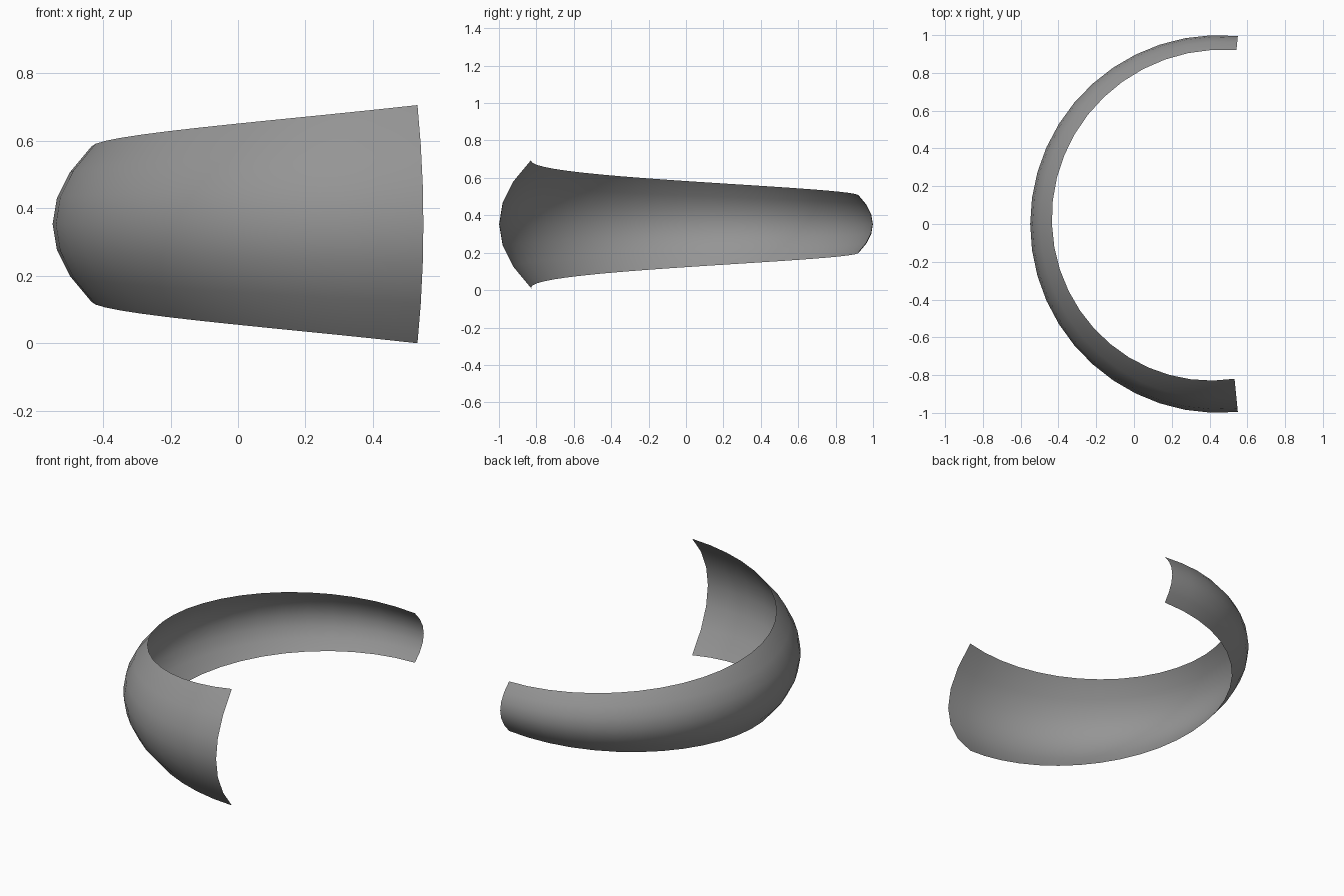
import bpy, bmesh, math

cube = bpy.data.objects.get("Cube")
if cube:
    bpy.data.objects.remove(cube, do_unlink=True)

# Overall dimensions of the tapering band
RADIUS = 1.0
OVERHANG = math.radians(5.7)      # how far each end runs past the half circle
CENTRE_X = (1 - math.sin(OVERHANG)) / 2
MID_Z = 0.353
FRONT_HALF, BACK_HALF = 0.353, 0.15   # half heights at the two ends
BULGE = 0.5                       # depth of the curved section per half height

# Single grey material
grey = bpy.data.materials.new("mid grey")
grey.use_nodes = True
colour = (0.3, 0.3, 0.3, 1)
grey.diffuse_color = colour
grey.node_tree.nodes["Principled BSDF"].inputs["Base Color"].default_value = colour

# Flat grid: x runs along the band, y runs across it
bm = bmesh.new()
bmesh.ops.create_grid(bm, x_segments=24, y_segments=6, size=0.5)

# Bend the grid around the arc, with a parabolic section and even taper ratio
start = -math.pi / 2 + OVERHANG
sweep = math.pi + 2 * OVERHANG
for v in bm.verts:
    along, across = v.co.x + 0.5, v.co.y * 2
    half = FRONT_HALF * (BACK_HALF / FRONT_HALF) ** along
    angle = start - sweep * along
    r = RADIUS - BULGE * half * across ** 2
    v.co = (CENTRE_X + r * math.cos(angle), r * math.sin(angle), MID_Z + half * across)

# Normals face away from the centre of the arc
bm.normal_update()
bm.faces.ensure_lookup_table()
face = bm.faces[len(bm.faces) // 2]
out = face.calc_center_median()
if face.normal.x * (out.x - CENTRE_X) + face.normal.y * out.y < 0:
    bmesh.ops.reverse_faces(bm, faces=bm.faces[:])
for f in bm.faces:
    f.smooth = True

mesh = bpy.data.meshes.new("curved_band")
bm.to_mesh(mesh)
bm.free()
mesh.materials.append(grey)
band = bpy.data.objects.new("curved_band", mesh)
bpy.context.collection.objects.link(band)
